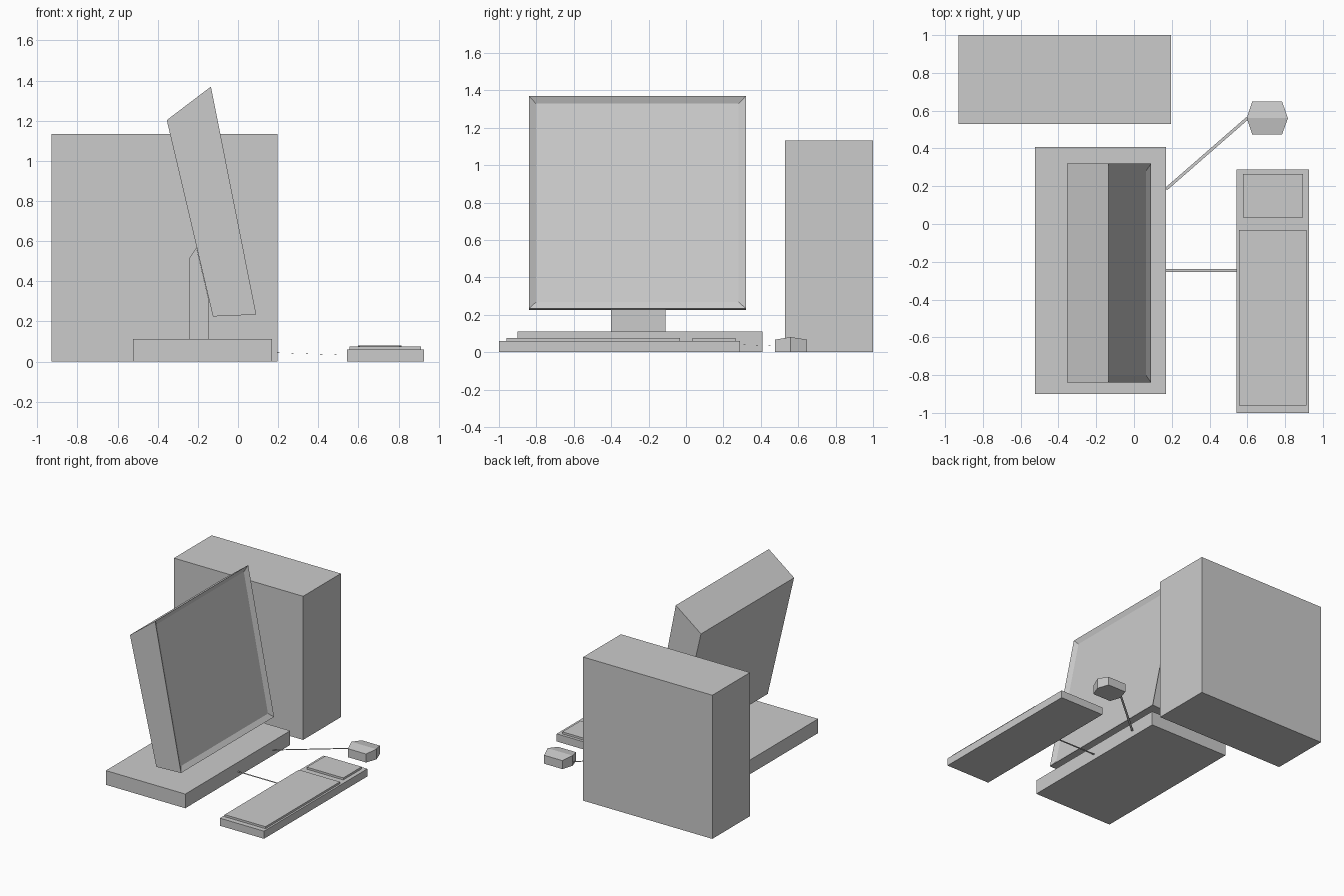
import bpy, bmesh
from mathutils import Vector

if "Cube" in bpy.data.objects:
    bpy.data.objects.remove(bpy.data.objects["Cube"])


def finish(name, bm, closed=True):
    if closed:
        bmesh.ops.recalc_face_normals(bm, faces=bm.faces[:])
    mesh = bpy.data.meshes.new(name)
    bm.to_mesh(mesh)
    bm.free()
    obj = bpy.data.objects.new(name, mesh)
    bpy.context.collection.objects.link(obj)
    return obj


def prism(profile, axis_vec):
    """Closed solid from a planar outline swept along a vector."""
    bm = bmesh.new()
    face = bm.faces.new([bm.verts.new(p) for p in profile])
    ext = bmesh.ops.extrude_face_region(bm, geom=[face])
    moved = [g for g in ext["geom"] if isinstance(g, bmesh.types.BMVert)]
    bmesh.ops.translate(bm, verts=moved, vec=axis_vec)
    # keep both caps
    if not any(f.is_valid and set(f.verts).isdisjoint(moved) for f in bm.faces):
        bm.faces.new([v for v in bm.verts if v not in moved])
    bmesh.ops.recalc_face_normals(bm, faces=bm.faces[:])
    return bm


def box(name, x0, x1, y0, y1, z0, z1):
    pts = [(x0, y0, z0), (x1, y0, z0), (x1, y1, z0), (x0, y1, z0)]
    return finish(name, prism(pts, (0, 0, z1 - z0)))


def side_prism(profile, y0, y1):
    return prism([(x, y0, z) for x, z in profile], (0, y1 - y0, 0))


def ribbon(name, a, b, width):
    """Flat cable between two points."""
    a, b = Vector(a), Vector(b)
    side = (b - a).cross(Vector((0, 0, 1))).normalized() * width / 2
    bm = bmesh.new()
    bm.faces.new([bm.verts.new(p) for p in (a + side, b + side, b - side, a - side)])
    return finish(name, bm, closed=False)


# Computer case and monitor base
box("computer_tower", -0.93, 0.197, 0.53, 1.0, 0, 1.133)
box("monitor_base", -0.523, 0.17, -0.90, 0.408, 0, 0.112)

# Stand, chamfered to meet the sloping back of the monitor
finish("monitor_stand", side_prism(
    [(-0.243, 0.112), (-0.148, 0.112), (-0.148, 0.318), (-0.207, 0.57), (-0.243, 0.515)],
    -0.40, -0.11))

# Tilted monitor with a recessed screen
bm = side_prism([(-0.355, 1.203), (-0.135, 1.37), (0.091, 0.234), (-0.125, 0.225)], -0.84, 0.32)
front = max(bm.faces, key=lambda f: f.normal.x)
bmesh.ops.inset_region(bm, faces=[front], thickness=0.038, use_even_offset=True)
bmesh.ops.translate(bm, verts=front.verts[:], vec=front.normal * -0.02)
finish("monitor", bm)

# Keyboard with two raised key blocks
box("keyboard_body", 0.542, 0.927, -1.0, 0.288, 0, 0.06)
box("main_key_block", 0.556, 0.912, -0.96, -0.033, 0.06, 0.076)
box("number_key_block", 0.576, 0.894, 0.035, 0.265, 0.06, 0.076)

# Mouse: hexagonal block with a ridge across the middle
outline = [(0.597, 0.56), (0.626, 0.475), (0.784, 0.475),
           (0.815, 0.56), (0.784, 0.648), (0.626, 0.648)]
bm = prism([(x, y, 0) for x, y in outline], (0, 0, 0.067))
top = max(bm.faces, key=lambda f: f.normal.z)
ridge = [v for v in top.verts if abs(v.co.y - 0.56) < 0.001]
for v in ridge:
    v.co.z = 0.081
bmesh.ops.connect_verts(bm, verts=ridge)
finish("mouse", bm)

# Flat cables
ribbon("keyboard_cable", (0.17, -0.245, 0.04), (0.542, -0.245, 0.04), 0.016)
ribbon("mouse_cable", (0.17, 0.185, 0.045), (0.60, 0.56, 0.03), 0.016)
